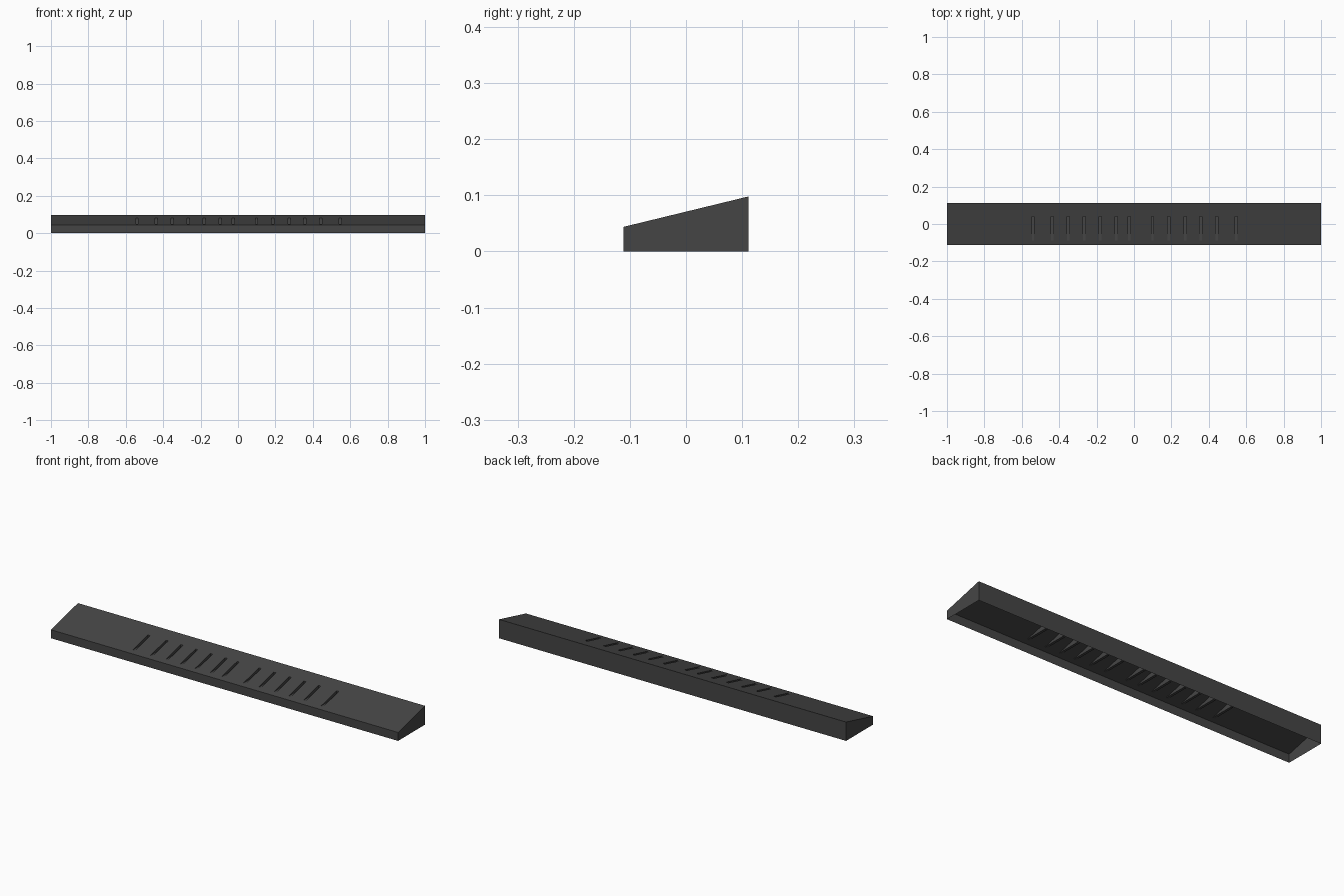
import bpy, bmesh

if "Cube" in bpy.data.objects:
    bpy.data.objects.remove(bpy.data.objects["Cube"])

HALF_DEPTH = 0.111
FRONT_H, BACK_H = 0.044, 0.098
SLOT_FRONT, SLOT_BACK, SLOT_W = -0.087, 0.04, 0.013
SLOT_XS = [-0.54, -0.437, -0.352, -0.266, -0.181, -0.096, -0.026,
           0.099, 0.185, 0.273, 0.358, 0.442, 0.546]


def top_z(y):
    return FRONT_H + (BACK_H - FRONT_H) * (y + HALF_DEPTH) / (2 * HALF_DEPTH)


def add_prism(bm, profile, x0, x1):
    """Extrude a (y, z) profile along x."""
    face = bm.faces.new([bm.verts.new((x0, y, z)) for y, z in profile])
    ext = bmesh.ops.extrude_face_region(bm, geom=[face])["geom"]
    moved = [v for v in ext if isinstance(v, bmesh.types.BMVert)]
    bmesh.ops.translate(bm, verts=moved, vec=(x1 - x0, 0, 0))


def make_object(name, bm):
    bmesh.ops.recalc_face_normals(bm, faces=bm.faces)
    mesh = bpy.data.meshes.new(name)
    bm.to_mesh(mesh)
    bm.free()
    obj = bpy.data.objects.new(name, mesh)
    bpy.context.collection.objects.link(obj)
    return obj


# Sloped wedge body
bm = bmesh.new()
add_prism(bm, [(-HALF_DEPTH, 0), (HALF_DEPTH, 0),
               (HALF_DEPTH, BACK_H), (-HALF_DEPTH, FRONT_H)], -1, 1)
body = make_object("wedge_shell", bm)

# Slot cutters: level floor, meeting the slope at the slot's front end
bm = bmesh.new()
floor = top_z(SLOT_FRONT)
for x in SLOT_XS:
    add_prism(bm, [(SLOT_FRONT - 0.01, floor), (SLOT_BACK, floor),
                   (SLOT_BACK, 0.15), (SLOT_FRONT - 0.01, 0.15)],
              x - SLOT_W / 2, x + SLOT_W / 2)
cutter = make_object("slot_cutter", bm)
cutter.hide_render = True

# Cut the slots and bake the result
mod = body.modifiers.new("slots", 'BOOLEAN')
mod.operation = 'DIFFERENCE'
mod.solver = 'EXACT'
mod.object = cutter
bpy.context.view_layer.objects.active = body
bpy.ops.object.modifier_apply(modifier=mod.name)
bpy.data.objects.remove(cutter)

# Open underside
bm = bmesh.new()
bm.from_mesh(body.data)
under = [f for f in bm.faces if all(abs(v.co.z) < 1e-4 for v in f.verts)]
bmesh.ops.delete(bm, geom=under, context='FACES')
bm.to_mesh(body.data)
bm.free()

# Dark grey finish
mat = bpy.data.materials.new("dark_grey")
mat.diffuse_color = (0.06, 0.06, 0.06, 1)
mat.use_nodes = True
mat.node_tree.nodes["Principled BSDF"].inputs["Base Color"].default_value = mat.diffuse_color
body.data.materials.clear()
body.data.materials.append(mat)
